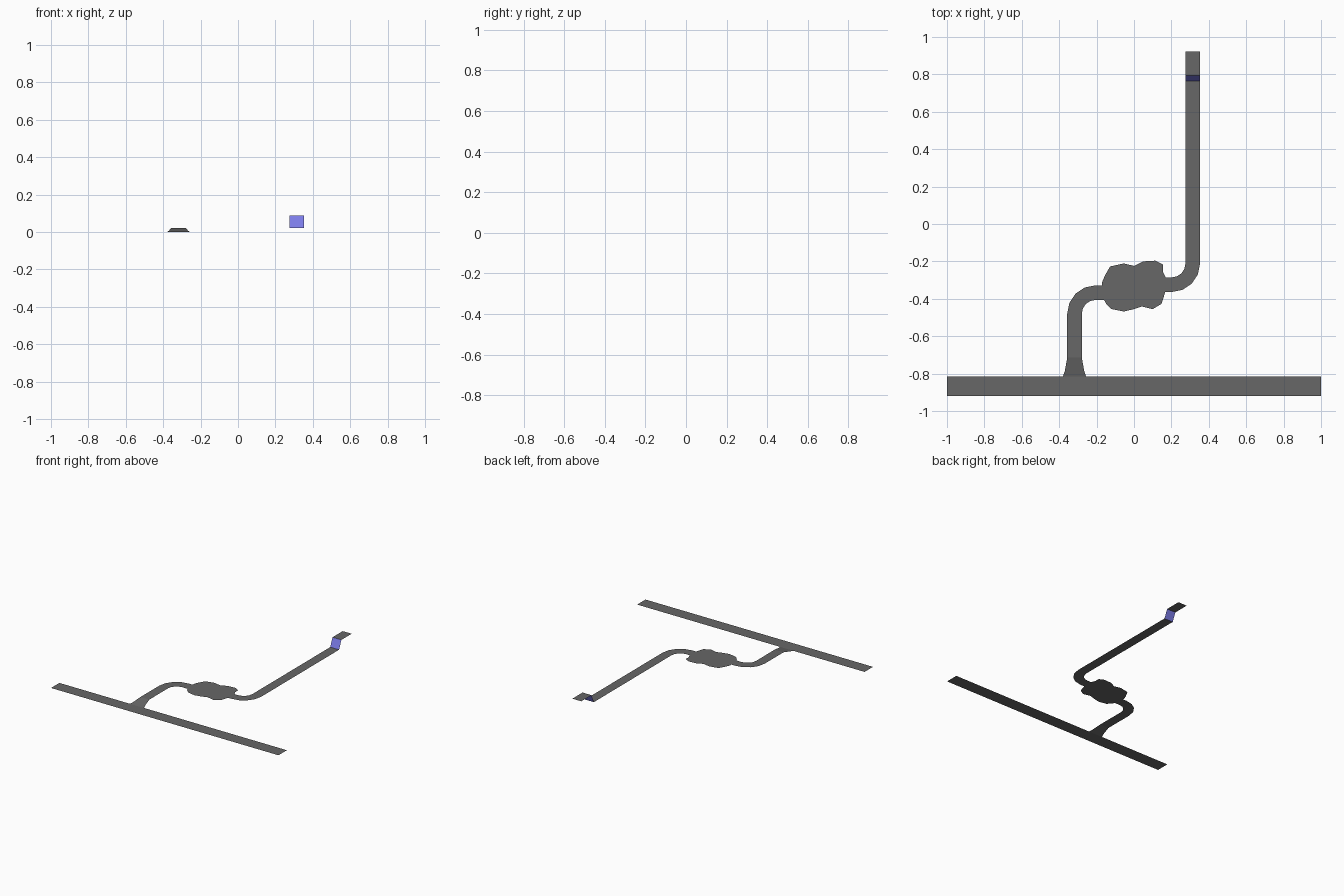
import bpy, math

if "Cube" in bpy.data.objects:
    bpy.data.objects.remove(bpy.data.objects["Cube"])

def material(name, rgb):
    m = bpy.data.materials.new(name)
    m.diffuse_color = (*rgb, 1)
    m.use_nodes = True
    m.node_tree.nodes["Principled BSDF"].inputs["Base Color"].default_value = m.diffuse_color
    return m

ASPHALT = material("asphalt grey", (0.135, 0.135, 0.135))
BLUE = material("ramp blue", (0.2, 0.2, 0.8))
LOW, HIGH, HALF = 0.022, 0.089, 0.039      # road levels and half width
LX, RX = -0.318, 0.314                     # centre lines of the two lanes

def sheet(name, verts, faces, mat):
    me = bpy.data.meshes.new(name)
    me.from_pydata(verts, [], faces)
    me.materials.append(mat)
    ob = bpy.data.objects.new(name, me)
    bpy.context.collection.objects.link(ob)
    return ob

def strip(name, rows, mat):
    """Quad strip; each row is a (left point, right point) pair, seen along the road."""
    verts = [p for row in rows for p in row]
    faces = [(2*i, 2*i + 1, 2*i + 3, 2*i + 2) for i in range(len(rows) - 1)]
    return sheet(name, verts, faces, mat)

def across(x, y, z, half=HALF):
    return ((x - half, y, z), (x + half, y, z))

def arc(cx, cy, r, a0, a1, z, left_out, n=4):
    """Rows of a quarter bend around (cx, cy)."""
    rows = []
    for i in range(n + 1):
        a = math.radians(a0 + (a1 - a0) * i / n)
        o, k = [(cx + q * math.cos(a), cy + q * math.sin(a), z) for q in (r + HALF, r - HALF)]
        rows.append((o, k) if left_out else (k, o))
    return rows

# main road along the front
strip("main_road", [((-1, -0.815, 0), (-1, -0.92, 0)), ((1, -0.815, 0), (1, -0.92, 0))], ASPHALT)

# flared slope and driveway bending right towards the yard
strip("entry_road",
      [across(-0.318, -0.815, 0, 0.062), across(LX, -0.787, 0.006, 0.052), across(LX, -0.715, LOW)]
      + arc(-0.205, -0.48, 0.113, 180, 90, LOW, True)
      + [((-0.17, -0.328, LOW), (-0.16, -0.406, LOW))], ASPHALT)

# irregular yard
outline = [(-0.17, -0.328), (-0.16, -0.406), (-0.15, -0.425), (-0.12, -0.455), (-0.055, -0.468),
           (0, -0.455), (0.042, -0.441), (0.1, -0.455), (0.147, -0.427), (0.167, -0.364),
           (0.17, -0.286), (0.154, -0.255), (0.154, -0.216), (0.114, -0.196), (0.048, -0.2),
           (0, -0.224), (-0.055, -0.211), (-0.128, -0.227), (-0.155, -0.275), (-0.17, -0.31)]
sheet("yard", [(x, y, LOW) for x, y in outline], [range(len(outline))], ASPHALT)

# bend out of the yard and long back lane
strip("back_lane",
      [((0.17, -0.286, LOW), (0.167, -0.364, LOW))]
      + arc(0.2, -0.211, 0.114, -90, 0, LOW, False)
      + [across(RX, 0.765, LOW)], ASPHALT)

# steep blue ramp and raised end
strip("ramp", [across(RX, 0.765, LOW), across(RX, 0.795, HIGH)], BLUE)
strip("upper_road", [across(RX, 0.795, HIGH), across(RX, 0.923, HIGH)], ASPHALT)
